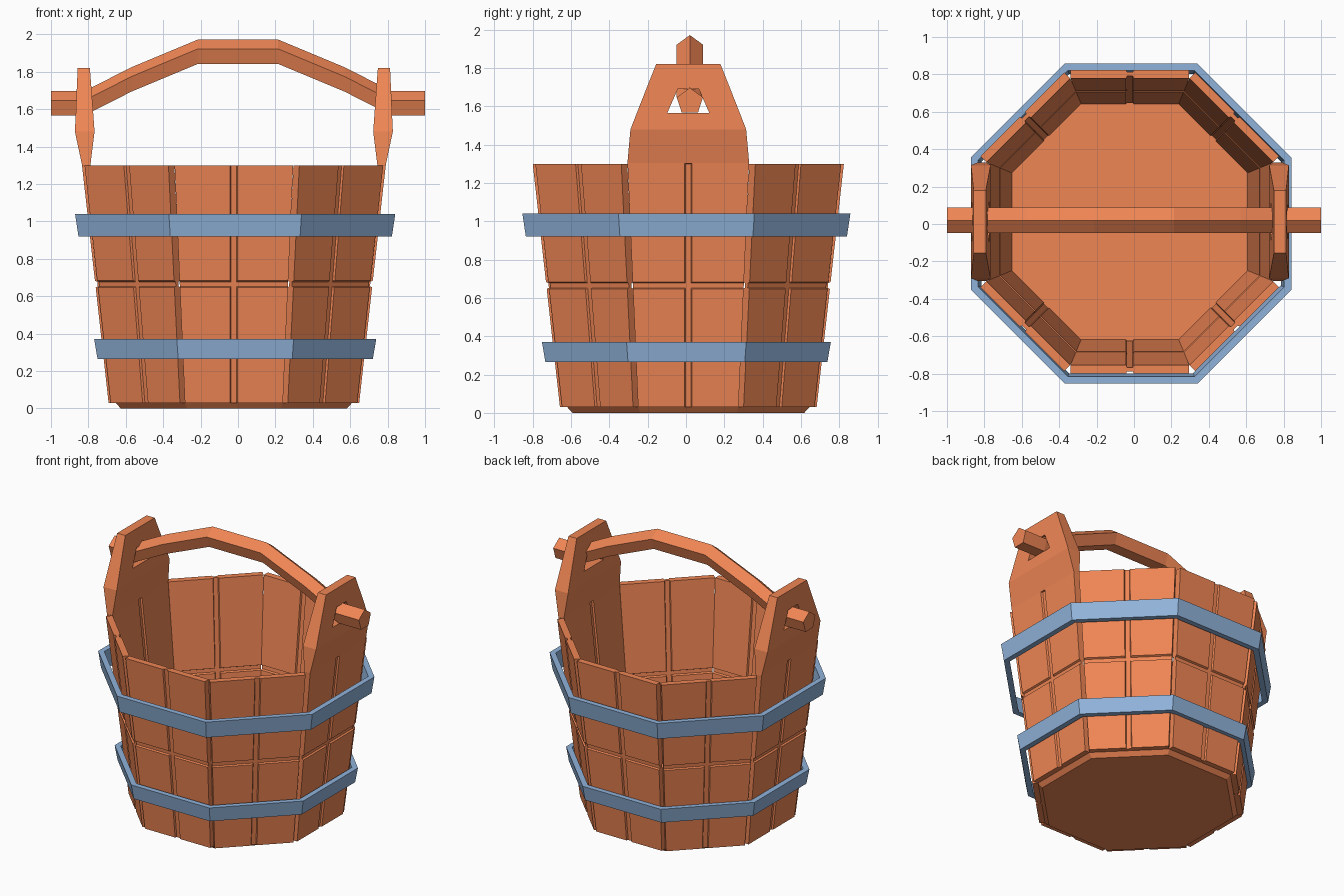
import bpy, bmesh, math

if "Cube" in bpy.data.objects:
    bpy.data.objects.remove(bpy.data.objects["Cube"])

CX, CY = -0.022, 0.012          # bucket axis
SIDES = 8


def material(name, rgb):
    m = bpy.data.materials.new(name)
    m.diffuse_color = (*rgb, 1)
    m.use_nodes = True
    m.node_tree.nodes["Principled BSDF"].inputs["Base Color"].default_value = m.diffuse_color
    return m


WOOD = material("wood", (0.87, 0.24, 0.09))
METAL = material("blue_metal", (0.28, 0.45, 0.70))


def finish(bm, name, mat):
    bmesh.ops.recalc_face_normals(bm, faces=bm.faces)
    me = bpy.data.meshes.new(name)
    bm.to_mesh(me)
    bm.free()
    me.materials.append(mat)
    return me


def add(name, me, loc=(0, 0, 0), turn=0):
    ob = bpy.data.objects.new(name, me)
    ob.location = loc
    ob.rotation_euler.z = turn
    bpy.context.collection.objects.link(ob)
    return ob


def octagon(bm, apothem, z):
    r = apothem / math.cos(math.pi / SIDES)
    return [bm.verts.new((r * math.cos((i + .5) * math.tau / SIDES),
                          r * math.sin((i + .5) * math.tau / SIDES), z)) for i in range(SIDES)]


def bridge(bm, a, b):
    n = len(a)
    for i in range(n):
        bm.faces.new((a[i], a[(i + 1) % n], b[(i + 1) % n], b[i]))


# Staves: a grid of rows and columns on two layers, with grooves on both sides
GROOVE, DEPTH, THICK = 0.02, 0.012, 0.045


def body_row(z, cut=False):
    t = (z - 0.03) / 1.27
    out = 0.67 + 0.142 * t
    return (z, out, out - THICK, 0.262 + 0.055 * t, GROOVE, True, cut)


def stave_mesh(name, tall):
    # row: z, outer depth, inner depth, half width, inner column, centre groove, cross groove
    rows = [body_row(0.03), body_row(0.647), body_row(0.653, True),
            body_row(0.677, True), body_row(0.683), body_row(1.30)]
    hole_row = None
    if tall:
        hole_row = 8
        rows += [(1.302, 0.812, 0.767, 0.318, GROOVE, False, False),
                 (1.48, 0.850, 0.745, 0.302, 0.11, False, False),
                 (1.565, 0.846, 0.751, 0.269, 0.11, False, False),
                 (1.69, 0.841, 0.760, 0.220, 0.055, False, False),
                 (1.82, 0.835, 0.770, 0.168, 0.055, False, False)]
    bm = bmesh.new()
    layers = ([], [])
    for z, out, inn, w, g, centre, cut in rows:
        us = (-w, -g, -.75 * g, .75 * g, g, w)
        for layer, d, s in ((layers[0], out, -1), (layers[1], inn, 1)):
            layer.append([bm.verts.new((d + s * DEPTH * (cut or (centre and j in (2, 3))), u, z))
                          for j, u in enumerate(us)])
    twin = {}
    for ro, ri in zip(*layers):
        twin.update(zip(ro, ri))
    for i in range(len(rows) - 1):
        for j in range(5):
            if i == hole_row and j in (1, 2, 3):
                continue
            a = layers[0]
            quad = (a[i][j], a[i][j + 1], a[i + 1][j + 1], a[i + 1][j])
            bm.faces.new(quad)
            bm.faces.new([twin[v] for v in reversed(quad)])
    outer = set(twin)
    for e in [e for e in bm.edges if e.is_boundary and e.verts[0] in outer]:
        p, q = e.verts
        bm.faces.new((p, q, twin[q], twin[p]))
    return finish(bm, name, WOOD)


short_stave = stave_mesh("stave", False)
tall_stave = stave_mesh("handle_stave", True)
for k in range(SIDES):
    tall = k % 4 == 0
    add(f"{'handle_stave' if tall else 'stave'}_{k + 1}",
        tall_stave if tall else short_stave, (CX, CY, 0), k * math.tau / SIDES)

# Floor with a chamfered underside
bm = bmesh.new()
rings = [octagon(bm, a, z) for a, z in ((0.605, 0), (0.632, 0.03), (0.637, 0.075))]
for a, b in zip(rings, rings[1:]):
    bridge(bm, a, b)
bm.faces.new(rings[0])
bm.faces.new(rings[-1])
add("bucket_floor", finish(bm, "bucket_floor", WOOD), (CX, CY, 0))

# Metal hoops
for name, z0, z1, a0, a1 in (("lower_hoop", 0.265, 0.37, 0.736, 0.754),
                             ("upper_hoop", 0.92, 1.04, 0.838, 0.856)):
    bm = bmesh.new()
    rings = [octagon(bm, a, z) for a, z in ((a0, z0), (a1, z1), (a1 - .038, z1), (a0 - .038, z0))]
    for i in range(4):
        bridge(bm, rings[i], rings[(i + 1) % 4])
    add(name, finish(bm, name, METAL), (-0.015, 0.002, 0))

# Handle: five-sided bar following an arched path
half = [(1.0, 1.625), (0.82, 1.625), (0.57, 1.752), (0.215, 1.90)]
path = [(-x, z) for x, z in half] + half[::-1]
bm = bmesh.new()
rings = []
for x, z in path:
    rings.append([bm.verts.new((x, 0.02 + 0.072 * math.sin(i * math.tau / 5),
                                z + 0.072 * math.cos(i * math.tau / 5))) for i in range(5)])
for a, b in zip(rings, rings[1:]):
    bridge(bm, a, b)
bm.faces.new(rings[0])
bm.faces.new(rings[-1])
add("handle", finish(bm, "handle", WOOD))
